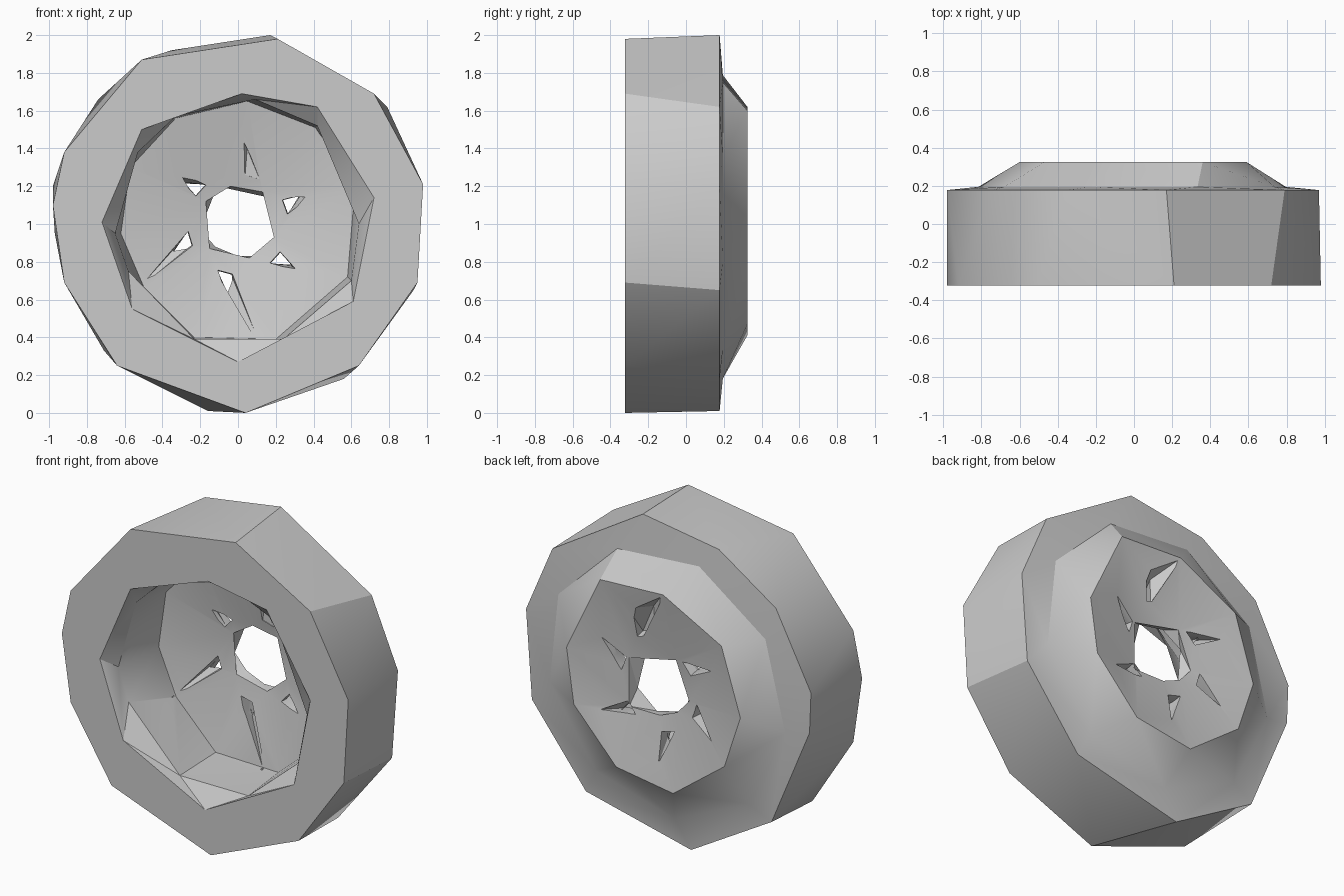
import bpy, bmesh
from math import sin, cos, pi, radians, atan2
from mathutils import Vector

old = bpy.data.objects.get("Cube")
if old:
    bpy.data.objects.remove(old, do_unlink=True)

grey = bpy.data.materials.new("light_grey")
grey.use_nodes = True
grey.diffuse_color = (0.6, 0.6, 0.6, 1)
grey.node_tree.nodes["Principled BSDF"].inputs["Base Color"].default_value = grey.diffuse_color


def polygon(sides, radius, phase=0.0):
    """Regular outline around the axle, as (x, z) points."""
    turns = [2 * pi * i / sides + radians(phase) for i in range(sides)]
    return [(radius * cos(t), 1 + radius * sin(t)) for t in turns]


def angle(v):
    return atan2(v.co.z - 1, v.co.x)


def make_loop(bm, outline, y):
    return sorted((bm.verts.new((x, y, z)) for x, z in outline), key=angle)


def bridge(bm, a, b):
    """Join two outlines of any point count with triangles."""
    ang_a = [angle(v) for v in a] + [angle(a[0]) + 2 * pi]
    ang_b = [angle(v) for v in b] + [angle(b[0]) + 2 * pi]
    n, m, i, j = len(a), len(b), 0, 0
    while i < n or j < m:
        step_a = j == m or (i < n and ang_a[i] + ang_a[i + 1] <= ang_b[j] + ang_b[j + 1])
        if step_a:
            bm.faces.new((a[i % n], a[(i + 1) % n], b[j % m]))
            i += 1
        else:
            bm.faces.new((a[i % n], b[(j + 1) % m], b[j % m]))
            j += 1


def finish(name, bm):
    bmesh.ops.recalc_face_normals(bm, faces=bm.faces)
    mesh = bpy.data.meshes.new(name)
    bm.to_mesh(mesh)
    bm.free()
    obj = bpy.data.objects.new(name, mesh)
    bpy.context.collection.objects.link(obj)
    mesh.materials.append(grey)
    return obj


# Irregular outlines of the tyre, its lip, the dish and the hub
tread_front = [(.21, 1.98), (-.51, 1.87), (-.92, 1.38), (-.98, 1.1), (-.92, .69), (-.64, .25),
               (.04, 0), (.64, .25), (.95, .69), (.98, 1.21), (.72, 1.69)]
tread_back = [(.17, 2), (-.35, 1.92), (-.74, 1.66), (-.98, 1.2), (-.97, .95), (-.71, .33),
              (-.16, .01), (.56, .18), (.93, .65), (.97, 1.2), (.79, 1.62)]
back_ridge = [(-.07, 1.62), (.36, 1.6), (.59, 1.12), (.54, .78), (.25, .47), (-.14, .41),
              (-.49, .67), (-.6, 1), (-.47, 1.41)]
lip_front = [(.02, 1.69), (-.51, 1.5), (-.72, 1.01), (-.56, .55), (0, .27), (.61, .59),
             (.72, 1.14), (.42, 1.62)]
lip_inner = [(.09, 1.66), (-.33, 1.57), (-.53, 1.38), (-.65, .95), (-.58, .75), (-.23, .39),
             (.24, .39), (.6, .7), (.64, 1), (.42, 1.52)]
dish = [(.05, 1.65), (-.33, 1.56), (-.57, 1.3), (-.62, .95), (-.5, .67), (-.23, .4),
        (.2, .39), (.58, .72), (.62, 1.2), (.41, 1.51)]
hub_front = [(-.17, 1.12), (-.04, 1.2), (.13, 1.17), (.19, .93), (.06, .82), (-.15, .87)]
hub_back = [(.21, 1.13), (-.11, 1.2), (-.2, .97), (-.12, .88), (0, .83), (.21, .83)]

# Wheel body: closed section running over the tread, the back and the dished front
section = [(tread_front, -.322), (tread_back, .178), (polygon(9, .82, 26), .195),
           (back_ridge, .325), (hub_back, .255), (hub_front, .2), (dish, .11),
           (lip_inner, -.24), (lip_front, -.322)]
bm = bmesh.new()
loops = [make_loop(bm, outline, y) for outline, y in section]
for k, loop in enumerate(loops):
    bridge(bm, loop, loops[(k + 1) % len(loops)])
wheel = finish("wheel", bm)


def triangle(turn, y, inner, outer, half, twist):
    """Radial triangle with its tip pointing outwards."""
    def place(r, side, extra):
        t = radians(turn + extra)
        return Vector((r * cos(t) - side * sin(t), y, 1 + r * sin(t) + side * cos(t)))
    return [place(inner, half, 0), place(inner, -half, 0), place(outer, 0, twist)]


def carve(points):
    """Cut the convex shape around the points out of the wheel."""
    bm = bmesh.new()
    bmesh.ops.convex_hull(bm, input=[bm.verts.new(p) for p in points])
    cutter = finish("cutter", bm)
    cutter.hide_render = True
    mod = wheel.modifiers.new("cut", "BOOLEAN")
    mod.operation, mod.solver, mod.object = "DIFFERENCE", "EXACT", cutter
    bpy.context.view_layer.objects.active = wheel
    bpy.ops.object.modifier_apply(modifier=mod.name)
    bpy.data.objects.remove(cutter, do_unlink=True)


# Twisted slots between the spokes, narrowest in the middle: turn, front tip, twist
for turn, tip, twist in ((20, .41, 0), (138, .41, 0), (197, .63, 16), (255, .68, 26), (318, .41, 4)):
    carve(triangle(turn, .08, .25, tip, .05, twist) + triangle(turn, .23, .27, .36, .035, 4))
    carve(triangle(turn, .3, .25, .44, .05, 12) + triangle(turn, .2, .27, .36, .035, 4))
# Blind pockets at the top, on the back and the front
carve([Vector((x, .34, z)) for x, z in ((-.07, 1.62), (.16, 1.48), (.14, 1.27))]
      + triangle(72, .22, .33, .48, .04, 10))
carve(triangle(73, .08, .25, .5, .06, 17) + triangle(73, .19, .26, .4, .04, 10))

# Smooth shading with sharp creases
bpy.ops.object.select_all(action="DESELECT")
wheel.select_set(True)
bpy.context.view_layer.objects.active = wheel
bpy.ops.object.shade_smooth_by_angle(angle=radians(30))
